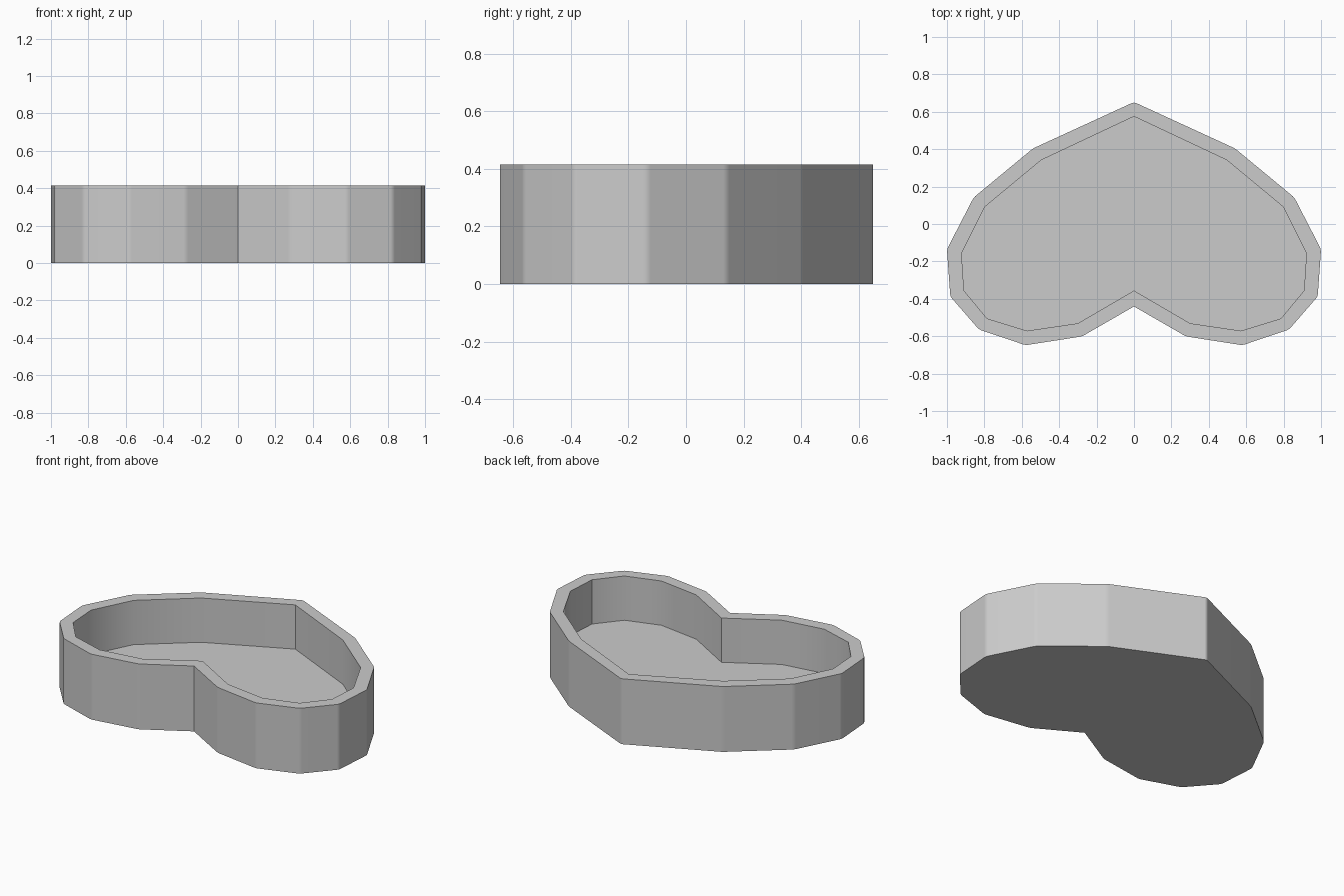
import bpy, bmesh, math

if "Cube" in bpy.data.objects:
    bpy.data.objects.remove(bpy.data.objects["Cube"], do_unlink=True)

HEIGHT, FLOOR = 0.415, 0.134

# Half outlines of the heart, from the notch round to the tip
OUTER = [(0, -.441), (.278, -.601), (.58, -.648), (.829, -.564), (.982, -.388),
         (1, -.135), (.857, .142), (.54, .404), (0, .652)]
INNER = [(0, -.356), (.3, -.531), (.572, -.571), (.786, -.505), (.909, -.356),
         (.922, -.158), (.797, .092), (.497, .341), (0, .575)]


def mirrored(half):
    return half + [(-x, y) for x, y in half[-2:0:-1]]


def ring(bm, half, z):
    return [bm.verts.new((x, y, z)) for x, y in mirrored(half)]


def bridge(bm, a, b):
    n = len(a)
    for i in range(n):
        j = (i + 1) % n
        bm.faces.new((a[i], a[j], b[j], b[i]))


# Tray: outer wall, flat rim, inner wall, floor and underside
bm = bmesh.new()
rings = [ring(bm, OUTER, 0), ring(bm, OUTER, HEIGHT),
         ring(bm, INNER, HEIGHT), ring(bm, INNER, FLOOR)]
for lower, upper in zip(rings, rings[1:]):
    bridge(bm, lower, upper)
bm.faces.new(rings[0][::-1])
bm.faces.new(rings[-1])

# Slightly rounded outer corners, with the notch left crisp
corners = [bm.edges.get((a, b)) for a, b in zip(rings[0][1:], rings[1][1:])]
bmesh.ops.bevel(bm, geom=corners, offset=0.013, segments=2, profile=0.5,
                affect='EDGES')
bmesh.ops.recalc_face_normals(bm, faces=bm.faces[:])

mesh = bpy.data.meshes.new("heart_tray")
bm.to_mesh(mesh)
bm.free()
tray = bpy.data.objects.new("heart_tray", mesh)
bpy.context.collection.objects.link(tray)

# Plain grey finish
grey = bpy.data.materials.new("light_grey")
grey.use_nodes = True
colour = (0.6, 0.6, 0.6, 1)
grey.diffuse_color = colour
grey.node_tree.nodes["Principled BSDF"].inputs["Base Color"].default_value = colour
mesh.materials.append(grey)

# Smooth walls with sharp rim and corners
bpy.ops.object.select_all(action='DESELECT')
tray.select_set(True)
bpy.context.view_layer.objects.active = tray
bpy.ops.object.shade_smooth_by_angle(angle=math.radians(35))
weighted = tray.modifiers.new("flat_walls", 'WEIGHTED_NORMAL')
weighted.keep_sharp = True
